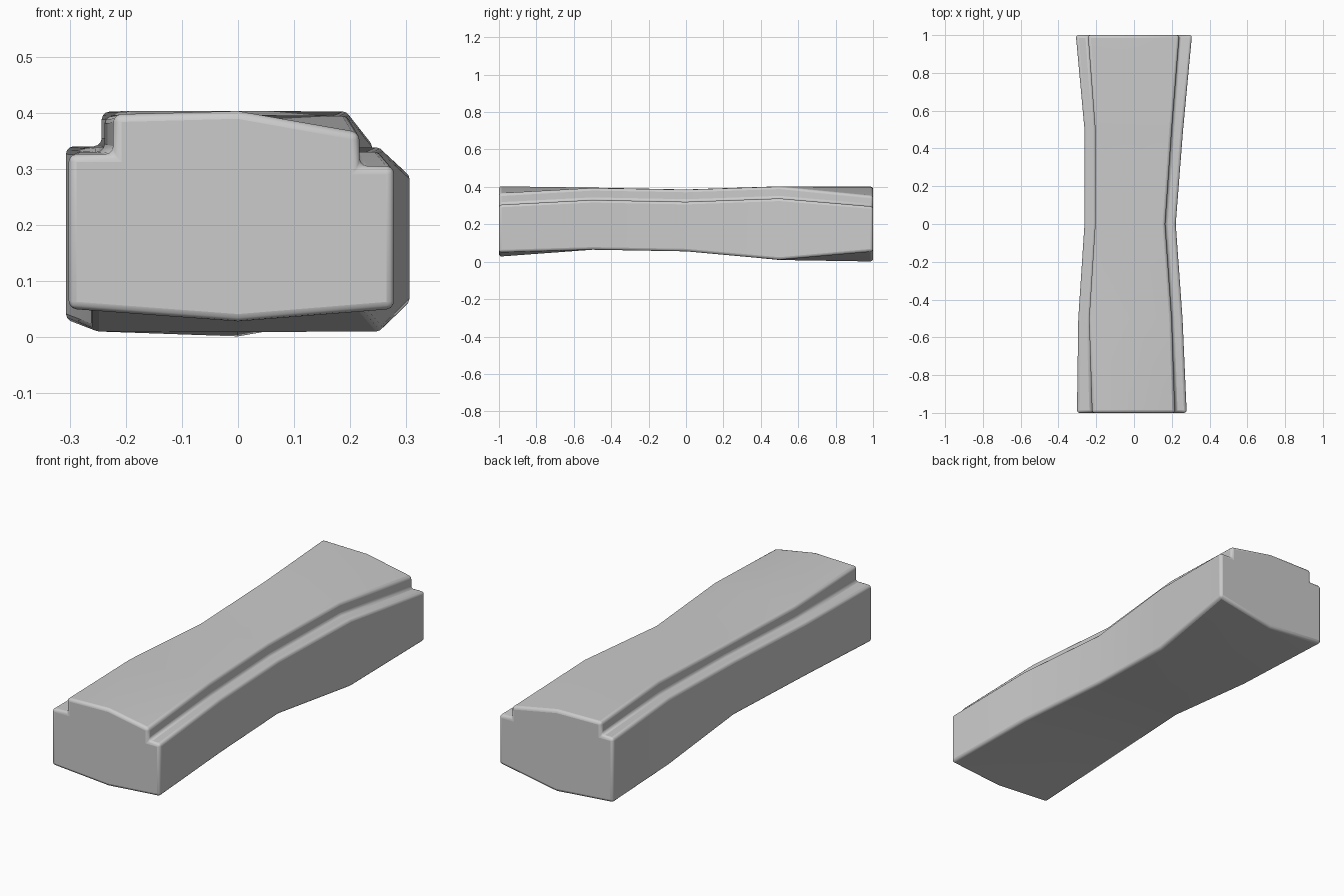
import bpy, bmesh, math

if "Cube" in bpy.data.objects:
    bpy.data.objects.remove(bpy.data.objects["Cube"])

# Stations along the length: y, outer left x, inner left x, inner right x, outer right x,
# bottom z (left, mid, right), ledge z (left, right), top z (left, mid, right)
stations = [
    (-1.0, -.302, -.222, .217, .279, .050, .027, .050, .326, .304, .397, .403, .364),
    (-0.5, -.295, -.238, .200, .257, .068, .064, .064, .330, .330, .394, .396, .394),
    (0.0, -.262, -.206, .165, .221, .062, .058, .055, .328, .320, .385, .386, .385),
    (0.5, -.262, -.206, .200, .260, .010, .009, .010, .338, .338, .403, .403, .402),
    (1.0, -.308, -.244, .240, .307, .028, .001, .056, .340, .295, .402, .398, .351),
]

bm = bmesh.new()
rings = []
for y, ol, il, ir, orr, bl, bmid, br, ll, lr, tl, tm, tr in stations:
    # Stepped cross-section, with a ledge on each side of the raised top
    profile = [(ol, bl), (0, bmid), (orr, br), (orr, lr), (ir, lr),
               (ir, tr), (0, tm), (il, tl), (il, ll), (ol, ll)]
    rings.append([bm.verts.new((x, y, z)) for x, z in profile])

# Skin the sections and close both ends
for a, b in zip(rings, rings[1:]):
    for i in range(len(a)):
        j = (i + 1) % len(a)
        bm.faces.new((a[i], a[j], b[j], b[i]))
bm.faces.new(rings[0])
bm.faces.new(rings[-1])
bmesh.ops.recalc_face_normals(bm, faces=bm.faces)

mesh = bpy.data.meshes.new("stepped_beam")
bm.to_mesh(mesh)
bm.free()
beam = bpy.data.objects.new("stepped_beam", mesh)
bpy.context.collection.objects.link(beam)

# Worn, softly rounded edges
bevel = beam.modifiers.new("rounded_edges", 'BEVEL')
bevel.width = 0.014
bevel.segments = 3
bevel.limit_method = 'ANGLE'
bevel.angle_limit = math.radians(35)

bpy.context.view_layer.objects.active = beam
beam.select_set(True)
bpy.ops.object.shade_smooth_by_angle(angle=math.radians(40))
